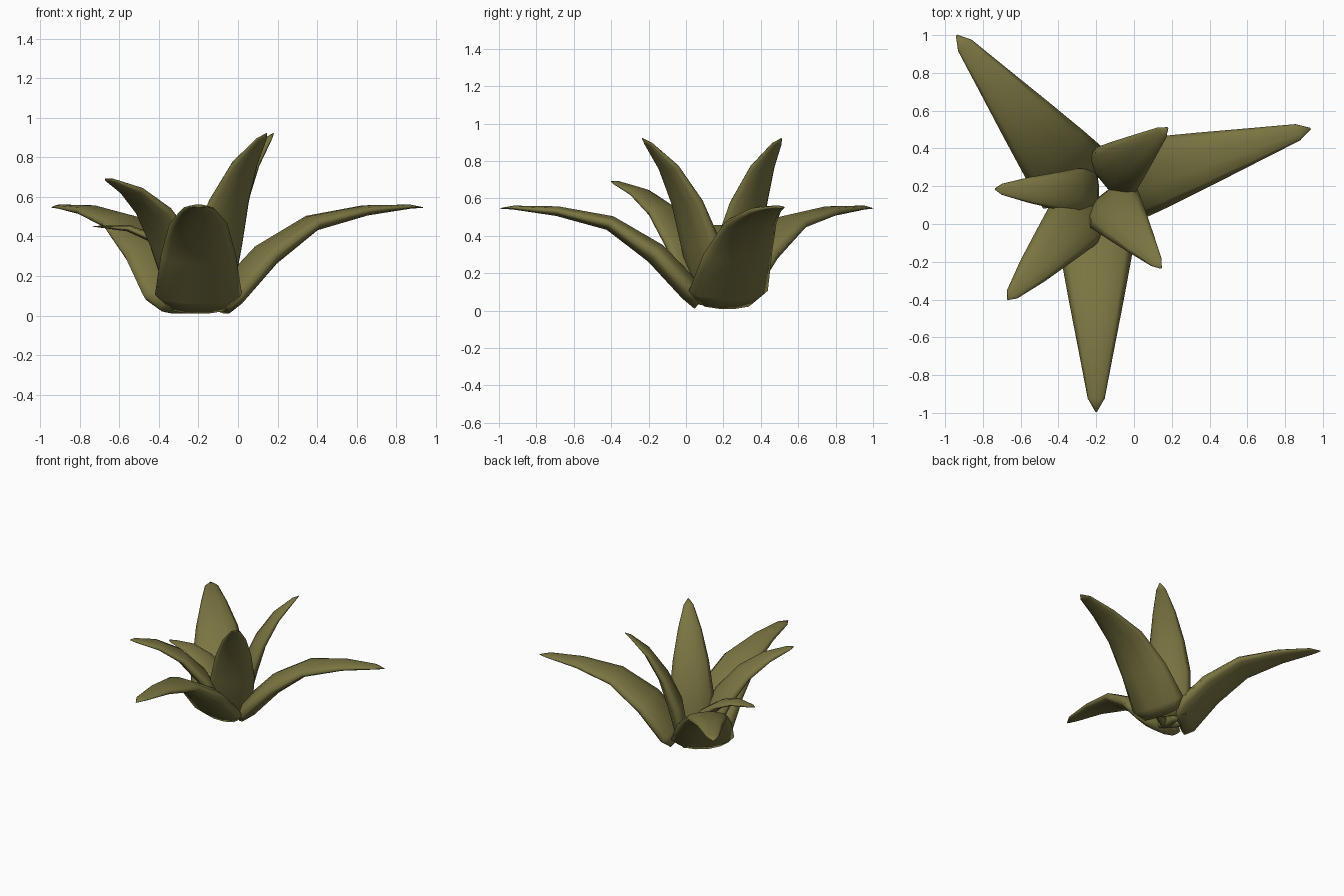
import bpy, bmesh, math
from mathutils import Vector

if "Cube" in bpy.data.objects:
    bpy.data.objects.remove(bpy.data.objects["Cube"])

mat = bpy.data.materials.new("olive_green")
mat.diffuse_color = (0.195, 0.178, 0.054, 1)
mat.use_nodes = True
mat.node_tree.nodes["Principled BSDF"].inputs["Base Color"].default_value = mat.diffuse_color

SIDES = 10  # points around a leaf's lens-shaped section

# rows: radius, height of the underside, half width, thickness
OUTER = [(0.15, 0.008, 0.15, 0.08), (0.215, 0.06, 0.22, 0.13), (0.40, 0.26, 0.19, 0.125),
         (0.62, 0.43, 0.145, 0.085), (0.89, 0.505, 0.09, 0.055), (1.12, 0.54, 0.045, 0.022),
         (1.19, 0.545, 0.004, 0.003)]
TALL = [(0.09, 0.03, 0.11, 0.05), (0.14, 0.12, 0.15, 0.10), (0.20, 0.34, 0.16, 0.12),
        (0.27, 0.56, 0.13, 0.085), (0.375, 0.75, 0.085, 0.055), (0.49, 0.885, 0.035, 0.02),
        (0.525, 0.92, 0.004, 0.003)]
SPREAD = [(0.08, 0.03, 0.12, 0.05), (0.15, 0.12, 0.17, 0.10), (0.27, 0.33, 0.16, 0.10),
          (0.41, 0.50, 0.125, 0.075), (0.57, 0.61, 0.085, 0.05), (0.73, 0.675, 0.035, 0.02),
          (0.765, 0.69, 0.004, 0.003)]
LOW = [(0.03, 0.03, 0.09, 0.05), (0.07, 0.12, 0.12, 0.09), (0.14, 0.27, 0.115, 0.08),
       (0.24, 0.37, 0.09, 0.05), (0.36, 0.425, 0.065, 0.035), (0.50, 0.445, 0.028, 0.01),
       (0.535, 0.45, 0.004, 0.002)]


def leaf(name, rows, base, tip, width=1.0):
    """Closed lens-section leaf swept along a spine from base towards tip (plan positions)."""
    base, tip = Vector((*base, 0)), Vector((*tip, 0))
    out = (tip - base).normalized()
    reach = (tip - base).length / rows[-1][0]
    side = Vector((-out.y, out.x, 0))
    up = Vector((0, 0, 1))
    rows = [(r * reach, z, w * width, d) for r, z, w, d in rows]
    bm = bmesh.new()
    rings = []
    for i, (r, z, w, d) in enumerate(rows):
        p, q = rows[max(i - 1, 0)], rows[min(i + 1, len(rows) - 1)]
        t = Vector((q[0] - p[0], q[1] - p[1])).normalized()
        normal = up * t.x - out * t.y
        ring = []
        for k in range(SIDES):
            b = 2 * math.pi * (k + 0.5) / SIDES
            b -= math.pi / SIDES
            ring.append(bm.verts.new(base + out * r + up * z + side * w * math.cos(b)
                                     + normal * d * 0.5 * (1 + math.sin(b))))
        rings.append(ring)
    for r0, r1 in zip(rings, rings[1:]):
        for k in range(SIDES):
            n = (k + 1) % SIDES
            bm.faces.new((r0[k], r0[n], r1[n], r1[k]))
    bm.faces.new(rings[0])
    bm.faces.new(rings[-1])
    bmesh.ops.recalc_face_normals(bm, faces=bm.faces)
    for f in bm.faces:
        f.smooth = True
    me = bpy.data.meshes.new(name)
    bm.to_mesh(me)
    bm.free()
    me.materials.append(mat)
    ob = bpy.data.objects.new(name, me)
    bpy.context.collection.objects.link(ob)


# long arching outer leaves
leaf("outer_leaf_front", OUTER, (-0.2, 0.195), (-0.2, -0.995))
leaf("outer_leaf_right", OUTER, (-0.2, 0.18), (0.935, 0.505))
leaf("outer_leaf_back", OUTER, (-0.2, 0.1), (-0.94, 1.0), 1.04)
# upright and spreading inner leaves
leaf("tall_leaf_back", TALL, (-0.2, 0.2), (0.18, 0.51))
leaf("tall_leaf_front", TALL, (-0.2, 0.2), (0.145, -0.235))
leaf("spreading_leaf", SPREAD, (-0.18, 0.16), (-0.67, -0.4))
leaf("low_leaf", LOW, (-0.2, 0.17), (-0.735, 0.185), 1.05)
